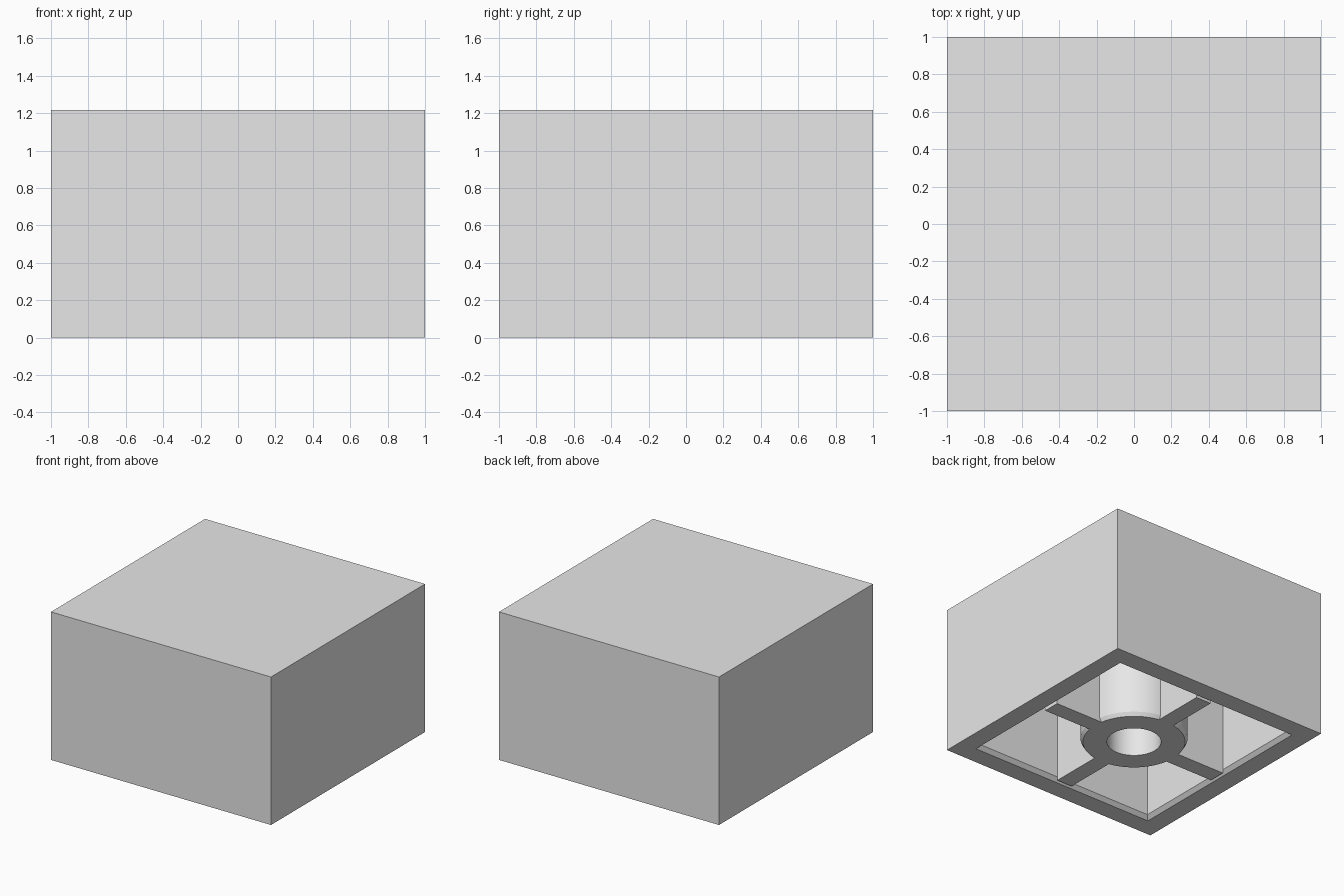
import bpy
import bmesh
from math import cos, sin, pi, sqrt, radians

cube = bpy.data.objects.get("Cube")
if cube:
    bpy.data.objects.remove(cube, do_unlink=True)

HEIGHT = 1.216
CEILING = 1.05      # underside of the top slab
INNER = 0.815       # half width of the cavity
CHAMFER = 0.03

grey = bpy.data.materials.new("light_grey")
grey.use_nodes = True
grey.diffuse_color = (0.8, 0.8, 0.8, 1)
grey.node_tree.nodes["Principled BSDF"].inputs["Base Color"].default_value = (0.8, 0.8, 0.8, 1)


def add_object(name, bm):
    bmesh.ops.recalc_face_normals(bm, faces=bm.faces)
    mesh = bpy.data.meshes.new(name)
    bm.to_mesh(mesh)
    bm.free()
    mesh.materials.append(grey)
    obj = bpy.data.objects.new(name, mesh)
    bpy.context.collection.objects.link(obj)
    return obj


def lathe(name, profile, sides, start=0.0, scale=1.0, closed=False):
    """Sweep (radius, z) points round the z axis; cap the ends or close the loop."""
    bm = bmesh.new()
    rings = []
    for r, z in profile:
        angles = [start + 2 * pi * i / sides for i in range(sides)]
        rings.append([bm.verts.new((r * scale * cos(a), r * scale * sin(a), z)) for a in angles])
    pairs = list(zip(rings, rings[1:]))
    if closed:
        pairs.append((rings[-1], rings[0]))
    else:
        bm.faces.new(rings[0])
        bm.faces.new(rings[-1])
    for low, high in pairs:
        for i in range(sides):
            j = (i + 1) % sides
            bm.faces.new((low[i], low[j], high[j], high[i]))
    return add_object(name, bm)


# Square hollow body, open below, with a chamfered inner rim
lathe("body_shell",
      [(INNER, CEILING), (INNER, CHAMFER), (INNER + CHAMFER, 0), (1, 0), (1, HEIGHT)],
      sides=4, start=pi / 4, scale=sqrt(2))

# Central tube with a chamfered outer rim
tube = lathe("centre_tube",
             [(0.204, CEILING), (0.204, 0), (0.385, 0), (0.403, CHAMFER), (0.403, CEILING)],
             sides=64, closed=True)
bpy.ops.object.select_all(action="DESELECT")
tube.select_set(True)
bpy.context.view_layer.objects.active = tube
bpy.ops.object.shade_smooth_by_angle(angle=radians(25))

# Four ribs joining the tube to the walls
RIB_START = 0.37
for i, side in enumerate(("left", "back", "right", "front")):
    bm = bmesh.new()
    bmesh.ops.create_cube(bm, size=1)
    for v in bm.verts:
        x = RIB_START + (v.co.x + 0.5) * (INNER - RIB_START)
        v.co = (x, v.co.y * 0.14, (v.co.z + 0.5) * CEILING)
    rib = add_object(side + "_rib", bm)
    rib.rotation_euler.z = i * pi / 2
